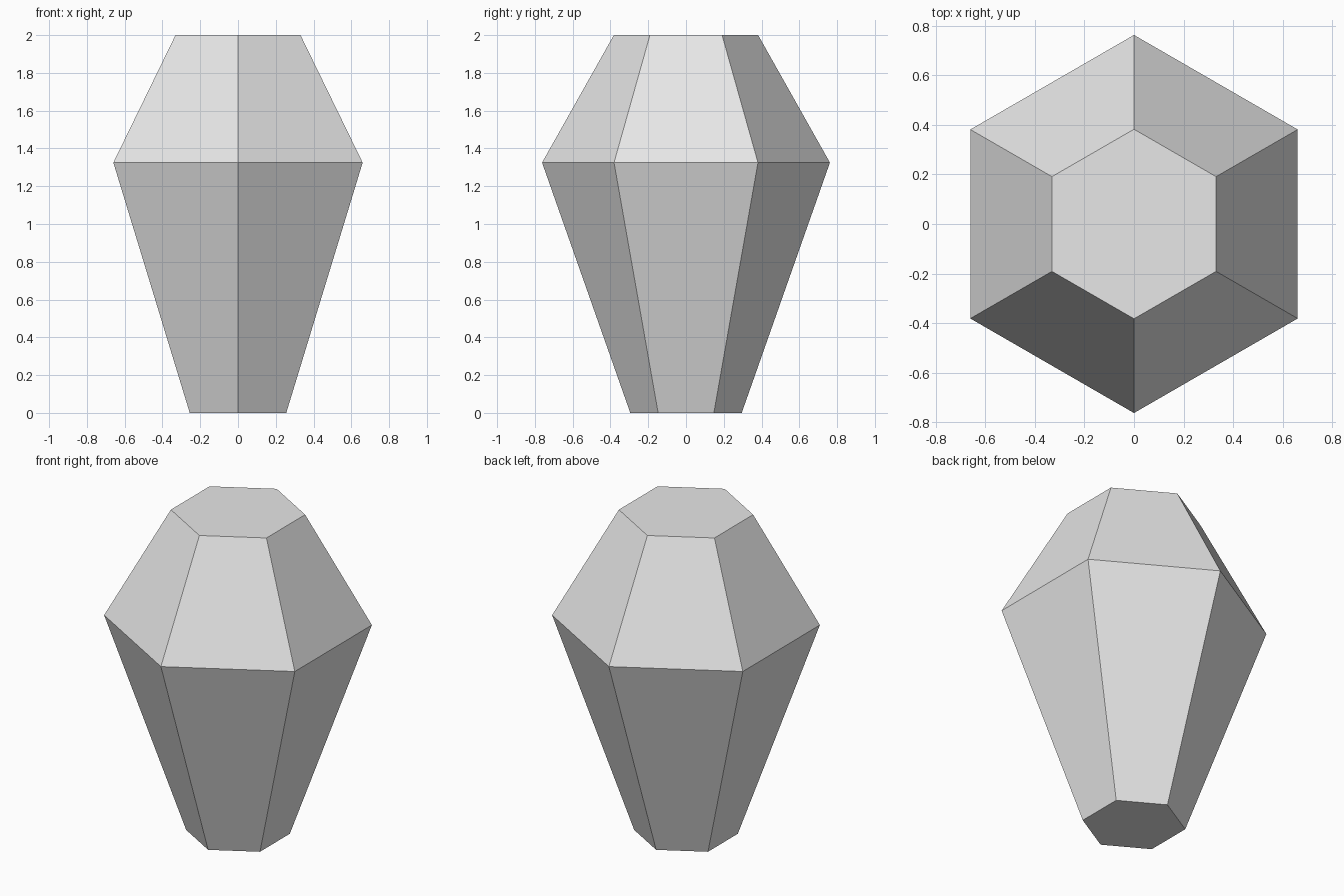
import bpy
import bmesh
from math import cos, sin, tau

cube = bpy.data.objects.get("Cube")
if cube:
    bpy.data.objects.remove(cube, do_unlink=True)

# Plain grey stone
stone = bpy.data.materials.new("light_grey")
stone.use_nodes = True
colour = (0.8, 0.8, 0.8, 1.0)
stone.diffuse_color = colour
stone.node_tree.nodes["Principled BSDF"].inputs["Base Color"].default_value = colour

# Hexagonal rings as (radius, height), with one corner facing the front
SIDES = 6
PROFILE = [(0.295, 0.0), (0.762, 1.325), (0.382, 2.0)]

bm = bmesh.new()
rings = [[bm.verts.new((r * sin(tau * i / SIDES), -r * cos(tau * i / SIDES), z))
          for i in range(SIDES)] for r, z in PROFILE]

# Sloping side facets
for low, high in zip(rings, rings[1:]):
    for i in range(SIDES):
        j = (i + 1) % SIDES
        bm.faces.new((low[i], low[j], high[j], high[i]))

# Flat base and top
bm.faces.new(rings[0][::-1])
bm.faces.new(rings[-1])
bmesh.ops.recalc_face_normals(bm, faces=bm.faces[:])

mesh = bpy.data.meshes.new("faceted_gem")
bm.to_mesh(mesh)
bm.free()
mesh.materials.append(stone)
gem = bpy.data.objects.new("faceted_gem", mesh)
bpy.context.collection.objects.link(gem)
